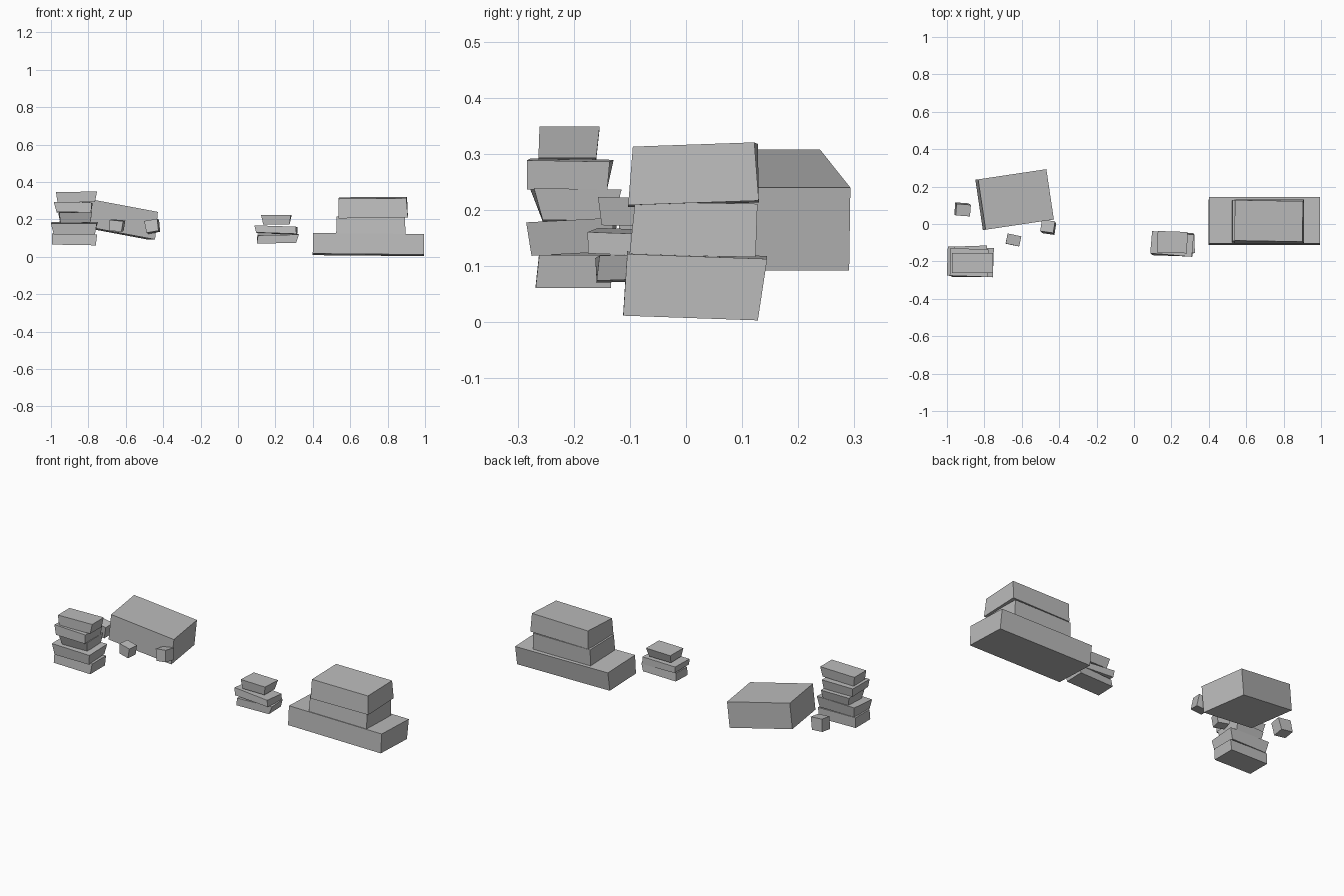
import bpy
import bmesh
from math import radians
from mathutils import Euler, Vector

default_cube = bpy.data.objects.get("Cube")
if default_cube:
    bpy.data.objects.remove(default_cube, do_unlink=True)

# One plain grey stone material
stone = bpy.data.materials.new("grey stone")
stone.use_nodes = True
stone.diffuse_color = (0.5, 0.5, 0.5, 1)
stone.node_tree.nodes["Principled BSDF"].inputs["Base Color"].default_value = stone.diffuse_color


def rock(name, x, y, z, turn=(0, 0, 0), lean=(0, 0), taper=(1, 1), twist=0):
    """Rough block filling the x, y and z ranges.
    lean shifts the top, taper scales the top, twist turns the top (degrees)."""
    centre = Vector([(low + high) / 2 for low, high in (x, y, z)])
    size = Vector([high - low for low, high in (x, y, z)])
    rotation = Euler([radians(angle) for angle in turn]).to_matrix()
    top_turn = Euler((0, 0, radians(twist))).to_matrix()
    bm = bmesh.new()
    bmesh.ops.create_cube(bm, size=1)
    for vert in bm.verts:
        is_top = vert.co.z > 0
        point = vert.co * size
        if is_top:
            point.x *= taper[0]
            point.y *= taper[1]
            point = top_turn @ point + Vector((lean[0], lean[1], 0))
        vert.co = rotation @ point
    mesh = bpy.data.meshes.new(name)
    bm.to_mesh(mesh)
    bm.free()
    mesh.materials.append(stone)
    block = bpy.data.objects.new(name, mesh)
    block.location = centre
    bpy.context.collection.objects.link(block)
    return block


# Large stepped stack
rock("large_stack_base", (0.4, 0.995), (-0.11, 0.13), (0.01, 0.12),
     turn=(-2, 0.5, 0), lean=(0, 0.008), taper=(1, 1.04))
rock("large_stack_middle", (0.525, 0.895), (-0.1, 0.125), (0.118, 0.213),
     turn=(-1, 0, 0), lean=(0, 0.005), taper=(0.99, 0.97))
rock("large_stack_top", (0.537, 0.908), (-0.105, 0.128), (0.211, 0.315),
     turn=(2, -0.5, 0), lean=(-0.002, 0.007), taper=(0.98, 0.93), twist=-1)

# Small stack of three slabs
rock("small_stack_base", (0.1, 0.31), (-0.16, -0.05), (0.074, 0.118),
     turn=(2, -1, 0), lean=(0.01, 0), taper=(1.04, 0.95), twist=2)
rock("small_stack_middle", (0.1, 0.315), (-0.17, -0.045), (0.124, 0.162),
     turn=(-2, 2, -2), lean=(-0.005, 0), taper=(1.04, 0.95), twist=-3)
rock("small_stack_top", (0.135, 0.275), (-0.15, -0.055), (0.172, 0.222),
     turn=(-1, 0, 0), lean=(0, 0.005), taper=(1.14, 1.2), twist=-2)

# Tall stack of five slabs
rock("tall_stack_slab_a", (-0.995, -0.76), (-0.268, -0.134), (0.063, 0.122),
     turn=(0, 1, 0), lean=(0.003, 0.003), taper=(1.03, 0.95))
rock("tall_stack_slab_b", (-0.985, -0.765), (-0.277, -0.135), (0.122, 0.182),
     turn=(3, 0, 0), lean=(0, 0.005), taper=(1.12, 1.1), twist=-2)
rock("tall_stack_slab_c", (-0.95, -0.79), (-0.255, -0.13), (0.18, 0.236),
     turn=(-1, -1, 0), lean=(0, -0.004), taper=(1.1, 1.25), twist=2)
rock("tall_stack_slab_d", (-0.97, -0.785), (-0.283, -0.14), (0.237, 0.289),
     turn=(-1, 1, 0), lean=(-0.004, 0.005), taper=(1.1, 1.03), twist=-2)
rock("tall_stack_slab_e", (-0.965, -0.765), (-0.263, -0.16), (0.291, 0.347),
     turn=(0, -1, 0), lean=(0.002, 0.004), taper=(1.1, 1.04))

# Tilted boulder
rock("tilted_boulder", (-0.82, -0.445), (-0.005, 0.267), (0.125, 0.273),
     turn=(0, 10.5, 8.5), lean=(-0.012, 0))

# Loose pebbles
rock("pebble_back", (-0.955, -0.885), (0.045, 0.11), (0.12, 0.19),
     turn=(5, 6, -4), lean=(0.004, 0), taper=(1.1, 0.95))
rock("pebble_front", (-0.68, -0.615), (-0.115, -0.06), (0.138, 0.195),
     turn=(4, 5, -12), lean=(0, 0.005), taper=(1.15, 1))
rock("pebble_side", (-0.49, -0.425), (-0.05, 0.01), (0.13, 0.195),
     turn=(-6, -10, -8), lean=(0, 0.004), taper=(1.1, 1.05))
